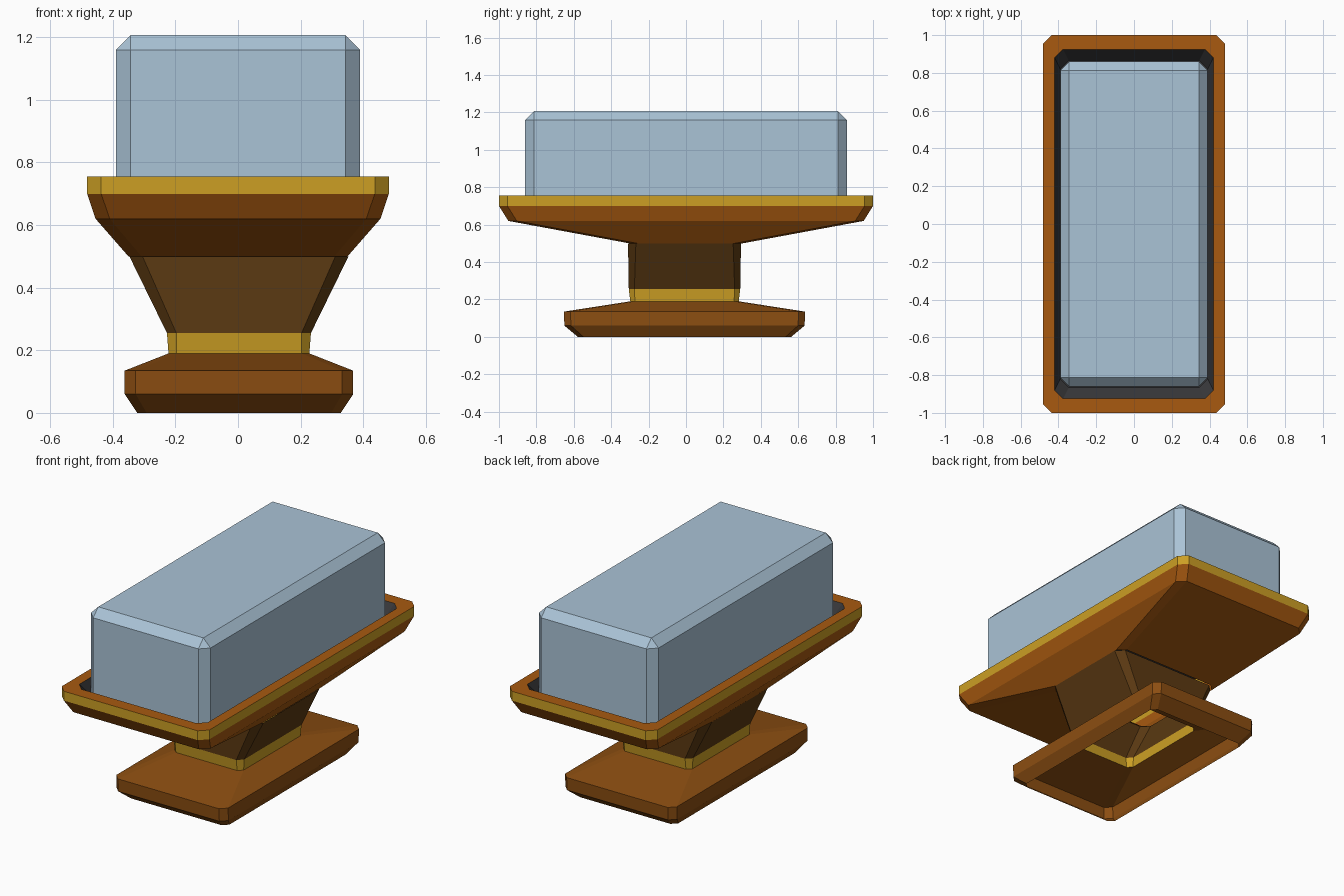
import bpy, bmesh

if "Cube" in bpy.data.objects:
    bpy.data.objects.remove(bpy.data.objects["Cube"])


def srgb(h):
    out = []
    for i in (0, 2, 4):
        c = int(h[i:i + 2], 16) / 255
        out.append(c / 12.92 if c <= 0.04045 else ((c + 0.055) / 1.055) ** 2.4)
    return (*out, 1)


def material(name, h):
    m = bpy.data.materials.new(name)
    m.diffuse_color = srgb(h)
    m.use_nodes = True
    m.node_tree.nodes["Principled BSDF"].inputs["Base Color"].default_value = m.diffuse_color
    return m


WOOD = material("orange_brown", "A85A10")
BASE = material("brown", "8C4E11")
NECK = material("dark_brown", "5C3A12")
GOLD = material("gold", "CC9F24")
DARK = material("charcoal", "38383A")
BLUE = material("pale_blue", "AAC3D6")


def finish(name, bm, mats):
    me = bpy.data.meshes.new(name)
    bm.to_mesh(me)
    bm.free()
    for m in mats:
        me.materials.append(m)
    ob = bpy.data.objects.new(name, me)
    bpy.context.collection.objects.link(ob)
    return ob


def loft(name, rings, mat, shift=(0, 0), cap=False):
    """Skin cut-corner rectangles, each (half x, half y, corner cut, z)."""
    bm = bmesh.new()
    prev = None
    for hx, hy, c, z in rings:
        pts = [(hx - c, -hy), (hx, c - hy), (hx, hy - c), (hx - c, hy),
               (c - hx, hy), (-hx, hy - c), (-hx, c - hy), (c - hx, -hy)]
        ring = [bm.verts.new((x + shift[0], y + shift[1], z)) for x, y in pts]
        if prev:
            for i in range(8):
                j = (i + 1) % 8
                bm.faces.new((prev[i], prev[j], ring[j], ring[i]))
        prev = ring
    if cap:
        bm.faces.new(prev)
    return finish(name, bm, [mat])


# Hollow foot, open underneath
off = (0.003, -0.008)
foot_top = (0.225, 0.29, 0.025, 0.19)
loft("foot", [(0.325, 0.57, 0.03, 0), (0.365, 0.642, 0.035, 0.06),
              (0.365, 0.645, 0.035, 0.135), foot_top], BASE, off)

# Gold collar and flaring neck
collar_top = (0.23, 0.298, 0.03, 0.255)
neck_top = (0.35, 0.302, 0.042, 0.5)
loft("collar", [foot_top, collar_top], GOLD, off)
loft("neck", [collar_top, neck_top], NECK, off)

# Tray body, gold edge, flat rim and dark recess
edge_low = (0.482, 1.0, 0.045, 0.70)
edge_top = (0.482, 1.0, 0.045, 0.755)
rim_in = (0.42, 0.925, 0.045, 0.755)
loft("tray", [neck_top, (0.455, 0.95, 0.045, 0.62), edge_low], WOOD)
loft("tray_edge", [edge_low, edge_top], GOLD)
loft("tray_rim", [edge_top, rim_in], WOOD)
loft("tray_recess", [rim_in, (0.39, 0.865, 0.045, 0.68)], DARK, cap=True)

# Bevelled block standing in the tray
bm = bmesh.new()
bmesh.ops.create_cube(bm, size=1)
for v in bm.verts:
    v.co.x *= 0.78
    v.co.y *= 1.72
    v.co.z = 1.207 if v.co.z > 0 else 0.685
edges = [e for e in bm.edges if max(v.co.z for v in e.verts) > 1]
bmesh.ops.bevel(bm, geom=edges, offset=0.047, offset_type='OFFSET', segments=1,
                profile=0.5, affect='EDGES')
finish("block", bm, [BLUE])
